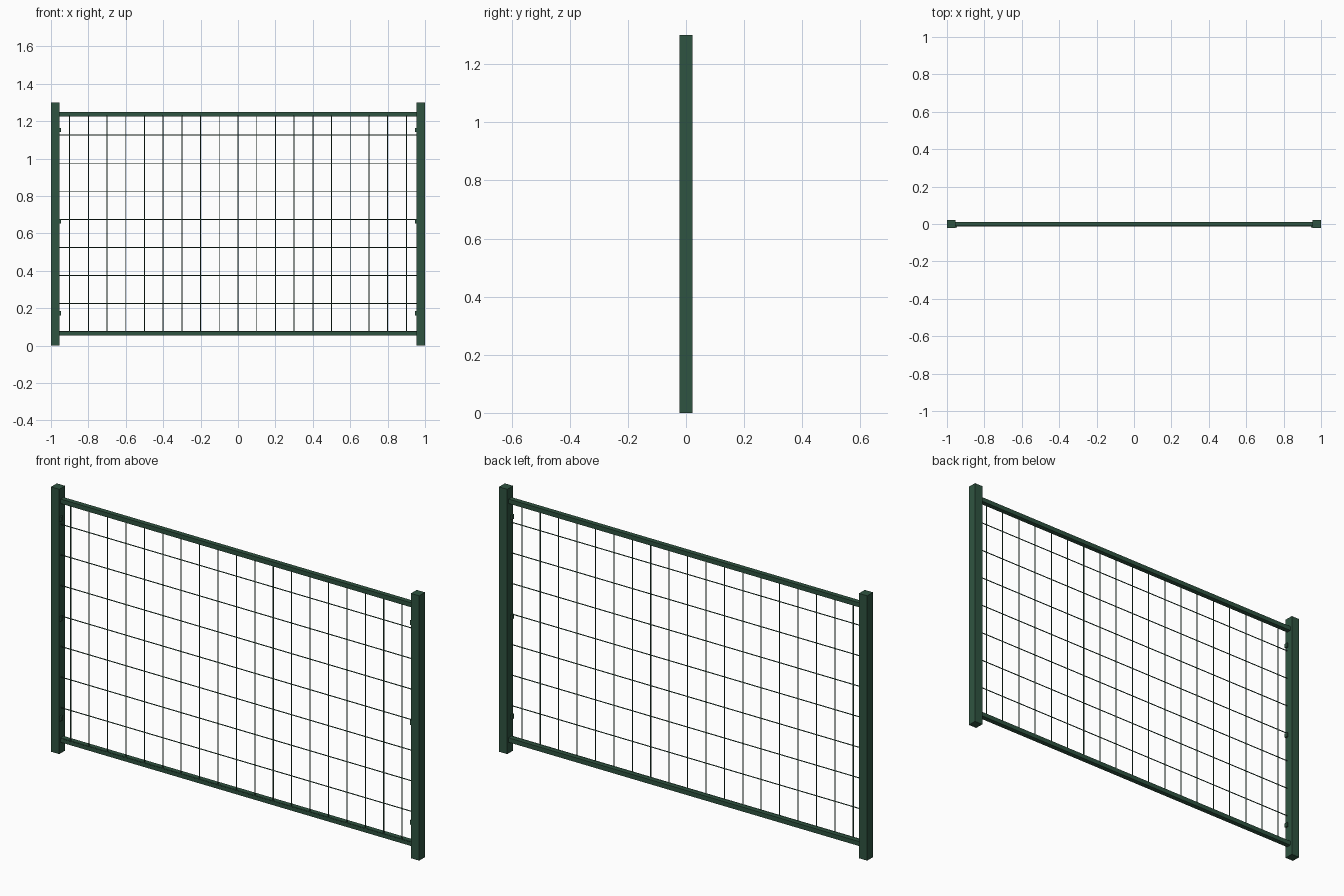
import bpy
from math import pi

old = bpy.data.objects.get("Cube")
if old:
    bpy.data.objects.remove(old, do_unlink=True)


def material(name, rgb):
    m = bpy.data.materials.new(name)
    m.use_nodes = True
    m.diffuse_color = (*rgb, 1)
    m.node_tree.nodes["Principled BSDF"].inputs["Base Color"].default_value = (*rgb, 1)
    return m


green = material("fence green", (0.028, 0.088, 0.052))


def box(name, centre, size):
    bpy.ops.mesh.primitive_cube_add(size=1, location=centre)
    ob = bpy.context.object
    ob.name = name
    ob.scale = size
    bpy.ops.object.transform_apply(location=False, rotation=False, scale=True)
    ob.data.materials.append(green)


def wire(name, centre, length, along_x=False):
    turn = (0, pi / 2, 0) if along_x else (0, 0, 0)
    bpy.ops.mesh.primitive_cylinder_add(vertices=8, radius=0.0024, depth=length,
                                        location=centre, rotation=turn)
    ob = bpy.context.object
    ob.name = name
    ob.data.materials.append(green)
    bpy.ops.object.shade_smooth_by_angle(angle=pi / 3)


HEIGHT = 1.3
POST = 0.045
SPAN = 2 - 2 * POST
LOW, HIGH = 0.065, 1.237

# Square end posts with three mesh clips on each inner face
for side, sign in (("left", 1), ("right", -1)):
    box(f"{side}_post", (sign * (1 - POST / 2), 0, HEIGHT / 2), (POST, POST, HEIGHT))
    for i in range(3):
        box(f"{side}_clip_{i + 1}", (sign * 0.952, -0.012, 0.173 + 0.49 * i),
            (0.01, 0.016, 0.022))

# Square top and bottom rails
for name, z in (("bottom_rail", LOW), ("top_rail", HIGH)):
    box(name, (0, 0, z), (SPAN, 0.024, 0.022))

# Upright mesh wires, ending at the rails
for i in range(19):
    wire(f"upright_wire_{i + 1}", (-0.9 + 0.1 * i, -0.012, (LOW + HIGH) / 2), HIGH - LOW - 0.015)

# Level mesh wires, the lowest resting on the bottom rail
for i in range(8):
    wire(f"level_wire_{i + 1}", (0, -0.012, 0.075 + 0.15 * i), SPAN, along_x=True)
